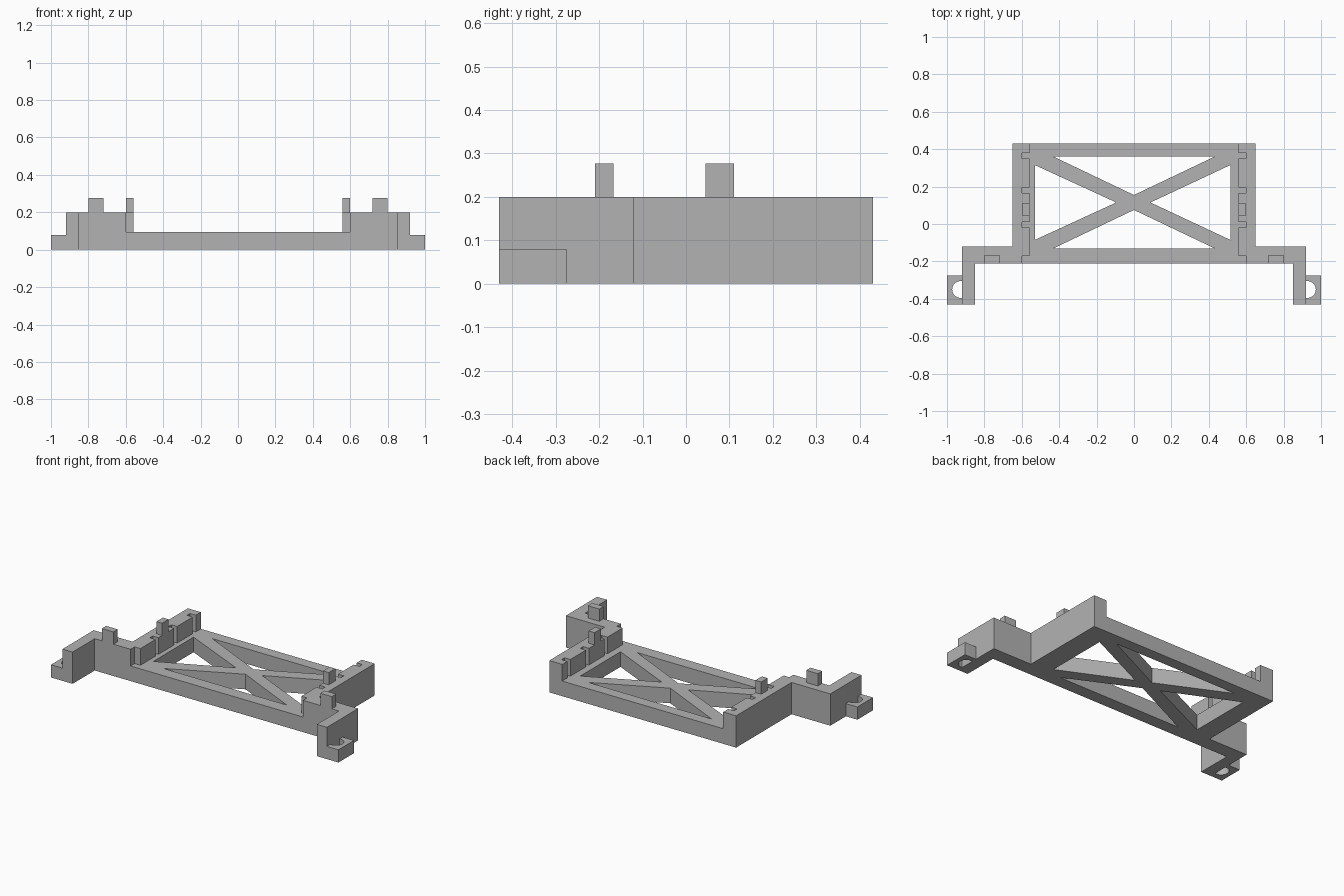
import bpy, bmesh
from math import cos, sin, pi

if "Cube" in bpy.data.objects:
    bpy.data.objects.remove(bpy.data.objects["Cube"], do_unlink=True)

grey = bpy.data.materials.new("plain grey")
grey.use_nodes = True
grey.diffuse_color = (0.45, 0.45, 0.45, 1)
grey.node_tree.nodes["Principled BSDF"].inputs["Base Color"].default_value = grey.diffuse_color

PLATE, WALL, TAB, FOOT = 0.095, 0.2, 0.277, 0.08   # top heights
FRONT, BACK = -0.21, 0.43


def prisms(name, outlines, z0, z1, side=1):
    """Extrude flat outlines from z0 to z1; side = -1 mirrors them in x."""
    bm = bmesh.new()
    for outline in outlines:
        face = bm.faces.new([bm.verts.new((side * x, y, z0)) for x, y in outline])
        moved = bmesh.ops.extrude_face_region(bm, geom=[face])["geom"]
        bmesh.ops.translate(bm, vec=(0, 0, z1 - z0),
                            verts=[v for v in moved if isinstance(v, bmesh.types.BMVert)])
    bmesh.ops.recalc_face_normals(bm, faces=bm.faces)
    mesh = bpy.data.meshes.new(name)
    bm.to_mesh(mesh)
    bm.free()
    mesh.materials.append(grey)
    obj = bpy.data.objects.new(name, mesh)
    bpy.context.collection.objects.link(obj)
    return obj


def rect(x0, x1, y0, y1):
    return [(x0, y0), (x1, y0), (x1, y1), (x0, y1)]


def cut(obj, cutter):
    mod = obj.modifiers.new("cut", "BOOLEAN")
    mod.operation = "DIFFERENCE"
    mod.solver = "EXACT"
    mod.object = cutter
    bpy.context.view_layer.objects.active = obj
    bpy.ops.object.modifier_apply(modifier=mod.name)
    bpy.data.objects.remove(cutter, do_unlink=True)


# Low base plate with four triangular openings that leave an X brace
plate = prisms("base_plate", [rect(-0.56, 0.56, FRONT, BACK)], 0, PLATE)
mid = 0.115
openings = [
    [(-0.43, 0.36), (0.43, 0.36), (0, mid + 0.04)],
    [(-0.43, -0.13), (0.43, -0.13), (0, mid - 0.04)],
    [(-0.53, 0.315), (-0.53, -0.085), (-0.095, mid)],
    [(0.515, 0.315), (0.515, -0.085), (0.088, mid)],
]
cut(plate, prisms("openings", openings, -0.1, 0.3))

for label, side in (("left", 1), ("right", -1)):
    # Raised side wall running into the bent arm
    arm = prisms(label + "_wall_and_arm", [[
        (0.56, FRONT), (0.85, FRONT), (0.85, -BACK), (0.92, -BACK),
        (0.92, -0.12), (0.65, -0.12), (0.65, BACK), (0.56, BACK)]], 0, WALL, side)

    # Slots in the inner face, the first one open to the front
    slots = [rect(0.5, 0.6, y0, y1) for y0, y1 in
             ((-0.3, -0.17), (-0.02, 0.01), (0.165, 0.195), (0.35, 0.38))]
    cut(arm, prisms("slots", slots, PLATE, 0.4, side))

    # Upright tabs
    prisms(label + "_wall_tab", [rect(0.56, 0.6, 0.045, 0.11)], WALL, TAB, side)
    prisms(label + "_arm_tab", [rect(0.72, 0.8, FRONT, -0.167)], WALL, TAB, side)

    # Mounting foot with a round screw hole against the arm
    hole = [(0.927 + 0.045 * sin(pi * i / 20), -0.35 + 0.045 * cos(pi * i / 20))
            for i in range(21)]
    foot = prisms(label + "_foot", [
        [(0.92, -BACK), (1, -BACK), (1, -0.275), (0.92, -0.275), (0.92, -0.305)]
        + hole + [(0.92, -0.395)]], 0, FOOT, side)
    bpy.ops.object.select_all(action="DESELECT")
    foot.select_set(True)
    bpy.context.view_layer.objects.active = foot
    bpy.ops.object.shade_smooth_by_angle()
